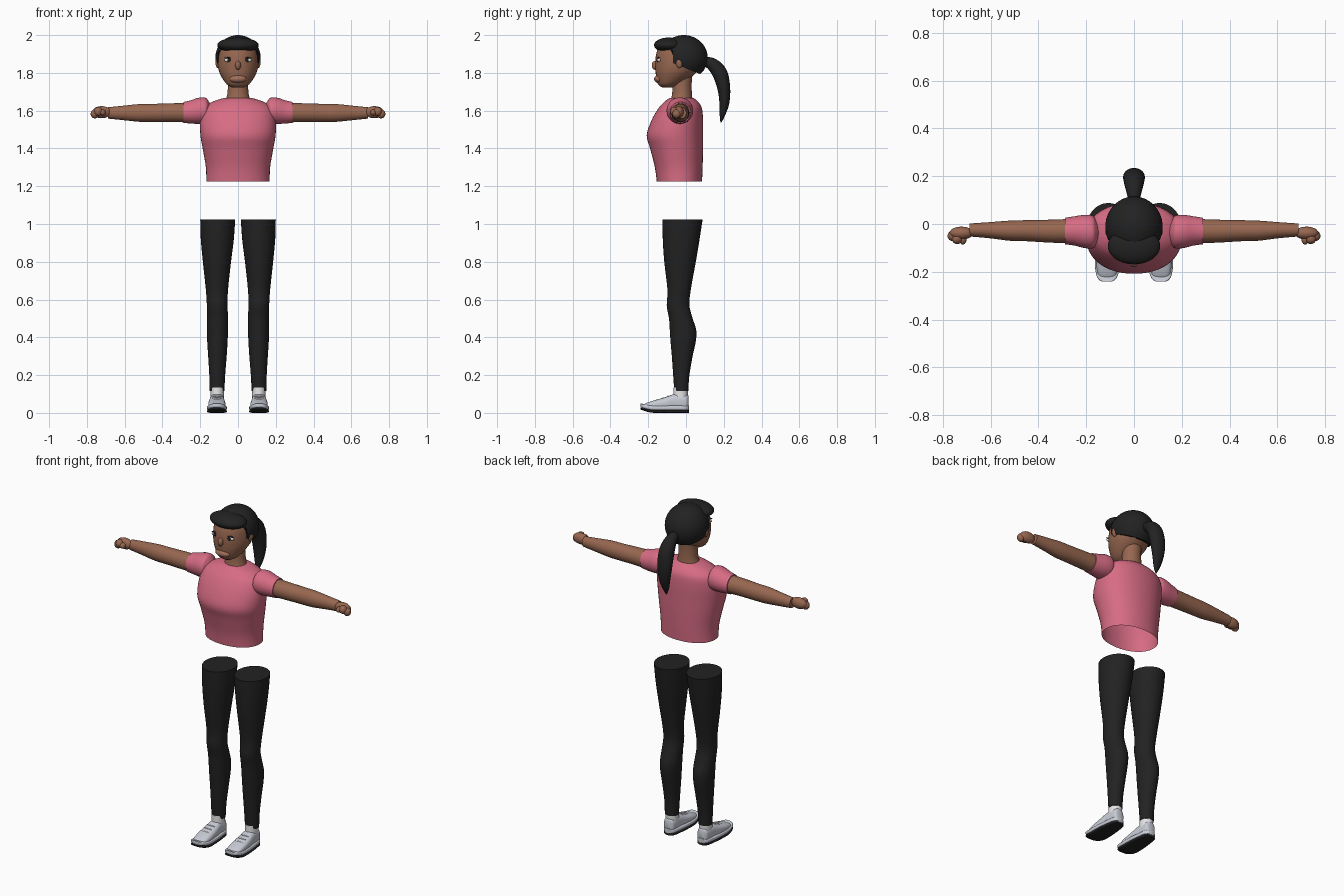
import bpy, bmesh, math
from mathutils import Vector, Matrix

if "Cube" in bpy.data.objects:
    bpy.data.objects.remove(bpy.data.objects["Cube"])


def material(name, rgb):
    m = bpy.data.materials.new(name)
    m.diffuse_color = (*rgb, 1)
    m.use_nodes = True
    m.node_tree.nodes["Principled BSDF"].inputs["Base Color"].default_value = m.diffuse_color
    return m


PINK = material("pink cloth", (0.68, 0.15, 0.23))
SKIN = material("brown skin", (0.31, 0.135, 0.08))
LIPS = material("lip skin", (0.36, 0.16, 0.10))
BLACK = material("black", (0.016, 0.016, 0.016))
SHOE = material("pale grey", (0.58, 0.60, 0.67))
WHITE = material("white", (0.8, 0.8, 0.82))


def finish(name, bm, mats, mirror=False, angle=40):
    bmesh.ops.recalc_face_normals(bm, faces=bm.faces)
    me = bpy.data.meshes.new(name)
    bm.to_mesh(me)
    bm.free()
    for m in mats:
        me.materials.append(m)
    ob = bpy.data.objects.new(name, me)
    bpy.context.collection.objects.link(ob)
    bpy.ops.object.select_all(action='DESELECT')
    ob.select_set(True)
    bpy.context.view_layer.objects.active = ob
    bpy.ops.object.shade_smooth_by_angle(angle=math.radians(angle))
    if mirror:
        ob.modifiers.new("mirror", 'MIRROR')
    return ob


def smooth_rows(rows, steps=4):
    """Catmull-Rom refinement of the section list."""
    out = []
    for i in range(len(rows) - 1):
        a, b, c, d = (rows[max(i - 1, 0)], rows[i], rows[i + 1],
                      rows[min(i + 2, len(rows) - 1)])
        for s in range(steps):
            t = s / steps
            out.append([0.5 * (2 * q + (r - p) * t + (2 * p - 5 * q + 4 * r - w) * t * t
                               + (3 * q - p - 3 * r + w) * t ** 3)
                        for p, q, r, w in zip(a, b, c, d)])
    return out + [list(rows[-1])]


def loft(name, axis, rows, mat, caps=(True, True), mirror=False, n=32, power=1.0):
    """Rows: position on axis, then min and max of the two other directions."""
    bm = bmesh.new()
    rings = []
    for t, u0, u1, v0, v1 in smooth_rows(rows):
        ring = []
        for k in range(n):
            a = 2 * math.pi * k / n
            c, s = math.cos(a), math.sin(a)
            u = (u0 + u1) / 2 + (u1 - u0) / 2 * math.copysign(abs(c) ** power, c)
            v = (v0 + v1) / 2 + (v1 - v0) / 2 * math.copysign(abs(s) ** power, s)
            ring.append(bm.verts.new({'x': (t, u, v), 'y': (u, t, v), 'z': (u, v, t)}[axis]))
        rings.append(ring)
    for r, q in zip(rings, rings[1:]):
        for k in range(n):
            j = (k + 1) % n
            bm.faces.new((r[k], r[j], q[j], q[k]))
    if caps[0]:
        bm.faces.new(rings[0])
    if caps[1]:
        bm.faces.new(rings[-1])
    return finish(name, bm, [mat], mirror)


def ball_mesh(center, radii, tilt=0, seg=24):
    bm = bmesh.new()
    bmesh.ops.create_uvsphere(bm, u_segments=seg, v_segments=seg * 2 // 3, radius=1)
    bm.transform(Matrix.Translation(center) @ Matrix.Rotation(tilt, 4, 'X')
                 @ Matrix.Diagonal((*radii, 1)))
    return bm


def ball(name, center, radii, mat, mirror=False, tilt=0, seg=24):
    return finish(name, ball_mesh(center, radii, tilt, seg), [mat], mirror)


# Shirt: open at the waist, with sleeves
loft("shirt", 'z', [
    (1.225, -.168, .168, -.155, .085), (1.30, -.17, .17, -.165, .088),
    (1.40, -.187, .187, -.19, .09), (1.47, -.199, .199, -.208, .09),
    (1.55, -.20, .20, -.182, .09), (1.61, -.185, .185, -.148, .085),
    (1.64, -.15, .15, -.122, .07), (1.66, -.10, .10, -.098, .05),
    (1.668, -.065, .065, -.08, .038)], PINK, (False, True), n=48, power=.93)
loft("sleeve", 'x', [
    (.14, -.055, -.01, 1.575, 1.625), (.16, -.09, .02, 1.543, 1.657),
    (.175, -.102, .036, 1.532, 1.669), (.21, -.1, .038, 1.53, 1.668),
    (.25, -.09, .032, 1.532, 1.655), (.288, -.085, .026, 1.535, 1.646)],
    PINK, mirror=True)

# Arms and fists
loft("arm", 'x', [
    (.27, -.08, .021, 1.538, 1.641), (.35, -.078, .018, 1.54, 1.639),
    (.45, -.072, .016, 1.54, 1.636), (.52, -.07, .014, 1.541, 1.635),
    (.60, -.06, .008, 1.549, 1.627), (.688, -.052, .002, 1.558, 1.618)],
    SKIN, mirror=True)
ball("fist", (.722, -.038, 1.592), (.05, .027, .032), SKIN, True)
ball("thumb", (.716, -.062, 1.59), (.016, .024, .017), SKIN, True)
for i in range(2):
    ball("finger_knuckle", (.758 - .018 * i, -.05 - .012 * i, 1.583 + .012 * i),
         (.022, .022, .024), SKIN, True)

# Neck and head
loft("neck", 'z', [
    (1.64, -.075, .075, -.085, .038), (1.68, -.058, .058, -.075, .032),
    (1.74, -.053, .053, -.07, .03), (1.80, -.053, .053, -.07, .035)], SKIN)
loft("head", 'z', [
    (1.722, -.03, .03, -.125, -.07), (1.74, -.06, .06, -.148, -.03),
    (1.78, -.088, .088, -.158, .03), (1.82, -.104, .104, -.162, .07),
    (1.87, -.107, .107, -.162, .088), (1.92, -.10, .10, -.152, .088),
    (1.96, -.075, .075, -.125, .065), (1.985, -.03, .03, -.07, .02)], SKIN)
ball("ear", (.106, -.035, 1.853), (.013, .018, .028), SKIN, True)
ball("nose", (0, -.163, 1.84), (.015, .018, .024), SKIN)
ball("mouth", (0, -.143, 1.768), (.046, .026, .022), LIPS)
ball("eye_white", (.05, -.143, 1.868), (.023, .010, .011), WHITE, True)
ball("pupil", (.047, -.15, 1.868), (.010, .006, .010), BLACK, True)
ball("eyelash", (.05, -.146, 1.88), (.024, .008, .003), BLACK, True)

# Hair cap, trimmed around the face and the nape
bm = ball_mesh((0, -.012, 1.88), (.12, .127, .12), seg=48)


def cut(point, normal, clear):
    bmesh.ops.bisect_plane(bm, geom=bm.verts[:] + bm.edges[:] + bm.faces[:],
                           plane_co=point, plane_no=normal, clear_inner=clear)


cut((0, -.06, 1.848), Vector((0, .048, .12)).normalized(), True)
cut((0, -.068, 1.9), (0, 1, 0), False)
cut((0, 0, 1.918), (0, 0, 1), False)
face_hole = [f for f in bm.faces
             if f.calc_center_median().y < -.068 and f.calc_center_median().z < 1.918]
bmesh.ops.delete(bm, geom=face_hole, context='FACES')
bmesh.ops.holes_fill(bm, edges=[e for e in bm.edges if e.is_boundary])
finish("hair_cap", bm, [BLACK])
ball("hair_fringe", (0, -.092, 1.947), (.11, .077, .04), BLACK, seg=32)

# Ponytail: swept curve with a tapering oval section
bm = bmesh.new()
rows = smooth_rows([(.09, 1.86, .022, .022), (.135, 1.848, .032, .033),
                    (.178, 1.80, .043, .04), (.2, 1.72, .045, .034),
                    (.203, 1.64, .035, .026), (.192, 1.575, .02, .014),
                    (.185, 1.538, .003, .003)])
prev = None
for i, (y, z, w, d) in enumerate(rows):
    p, q = rows[max(i - 1, 0)], rows[min(i + 1, len(rows) - 1)]
    t = Vector((0, q[0] - p[0], q[1] - p[1])).normalized()
    side = Vector((0, -t.z, t.y))
    ring = [bm.verts.new(Vector((0, y, z)) + side * d * math.sin(a)
                         + Vector((w * math.cos(a), 0, 0)))
            for a in [2 * math.pi * k / 20 for k in range(20)]]
    if prev:
        for k in range(20):
            j = (k + 1) % 20
            bm.faces.new((prev[k], prev[j], ring[j], ring[k]))
    else:
        bm.faces.new(ring)
    prev = ring
bm.faces.new(prev)
finish("ponytail", bm, [BLACK])

# Trouser legs
loft("leg", 'z', [
    (.115, .072, .15, -.062, .012), (.2, .068, .152, -.068, .018),
    (.3, .06, .158, -.075, .035), (.38, .055, .163, -.082, .052),
    (.44, .053, .165, -.086, .054), (.5, .053, .165, -.09, .035),
    (.57, .055, .165, -.102, .018), (.65, .053, .17, -.098, .025),
    (.8, .037, .186, -.115, .052), (.92, .022, .197, -.123, .072),
    (1.025, .015, .2, -.125, .088)], BLACK, mirror=True)

# Socks and shoes
loft("sock", 'z', [(.07, .075, .145, -.068, .01), (.135, .075, .146, -.066, .01)],
     WHITE, mirror=True)
loft("shoe_upper", 'y', [
    (-.232, .09, .135, .022, .038), (-.215, .075, .15, .016, .05),
    (-.17, .066, .157, .012, .066), (-.11, .068, .156, .012, .083),
    (-.06, .073, .15, .012, .1), (-.02, .075, .147, .012, .1),
    (.005, .08, .142, .012, .098), (.013, .092, .13, .02, .09)],
    SHOE, mirror=True, power=.75)
sole_shape = [(-.24, .09, .135), (-.225, .072, .153), (-.18, .06, .163),
              (-.11, .06, .163), (-.04, .067, .155), (0, .075, .147), (.016, .092, .13)]
for name, mat, low, high in (("midsole", SHOE, .012, .04), ("outsole", BLACK, 0, .016)):
    rows = []
    for y, a, b in sole_shape:
        lift = .018 * max(0, (-.16 - y) / .08) ** 2
        rows.append((y, a, b, low + lift, high + lift * .6))
    loft(name, 'y', rows, mat, mirror=True, power=.5)
for i in range(3):
    ball("lace", (.111, -.095 - .026 * i, .087 - .0085 * i), (.026, .005, .004), WHITE, True, seg=12)
